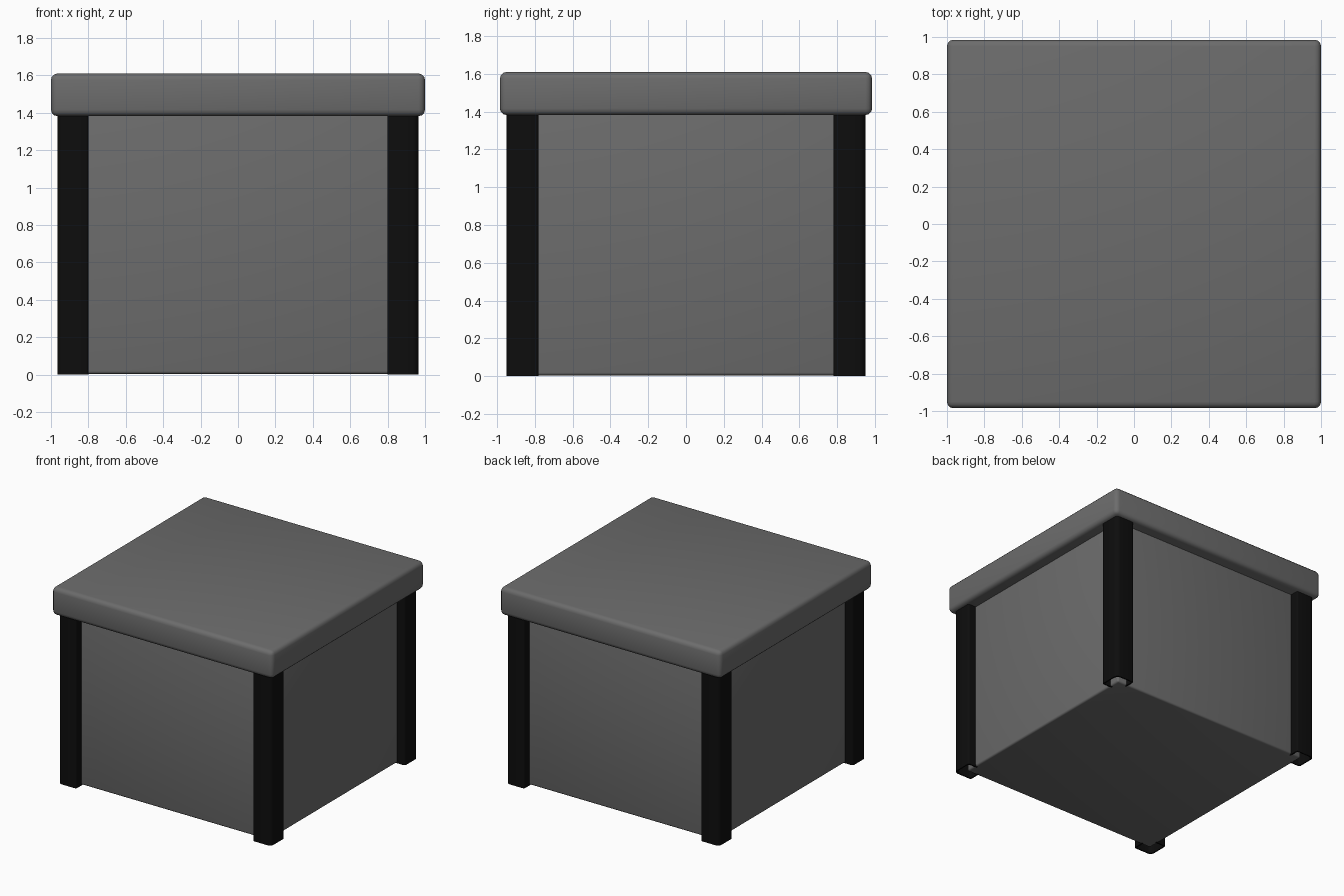
import bpy, bmesh
from math import radians, sin, cos, pi

cube = bpy.data.objects.get("Cube")
if cube:
    bpy.data.objects.remove(cube, do_unlink=True)


def make_material(name, value):
    mat = bpy.data.materials.new(name)
    mat.use_nodes = True
    colour = (value, value, value, 1)
    mat.diffuse_color = colour
    bsdf = mat.node_tree.nodes["Principled BSDF"]
    bsdf.inputs["Base Color"].default_value = colour
    bsdf.inputs["Roughness"].default_value = 0.7
    return mat


def finish(bm, name, mat):
    bmesh.ops.recalc_face_normals(bm, faces=bm.faces)
    mesh = bpy.data.meshes.new(name)
    bm.to_mesh(mesh)
    bm.free()
    mesh.materials.append(mat)
    obj = bpy.data.objects.new(name, mesh)
    bpy.context.collection.objects.link(obj)
    bpy.ops.object.select_all(action="DESELECT")
    obj.select_set(True)
    bpy.context.view_layer.objects.active = obj
    bpy.ops.object.shade_smooth_by_angle(angle=radians(35))
    return obj


def rounded_box(name, half_x, half_y, low, high, radius, mat):
    bm = bmesh.new()
    bmesh.ops.create_cube(bm, size=2)
    for v in bm.verts:
        v.co.x *= half_x
        v.co.y *= half_y
        v.co.z = high if v.co.z > 0 else low
    bmesh.ops.bevel(bm, geom=bm.edges[:], offset=radius, segments=3,
                    profile=0.5, affect="EDGES")
    return finish(bm, name, mat)


def corner_post(name, sx, sy, mat):
    # Hollow angle-shaped cover that wraps one corner of the body
    outer_x, outer_y, r = 0.965, 0.95, 0.035

    def arc(cx, cy, start, rad):
        return [(cx + rad * cos(start - i * pi / 8),
                 cy + rad * sin(start - i * pi / 8)) for i in range(5)]

    def outline(inset):
        ox, oy = outer_x - inset, outer_y - inset
        ix, iy = 0.8 + inset, 0.78 + inset
        s = 0.015
        return ([(ix, 0.86)] + arc(ix + s, oy - s, pi, s)
                + arc(ox - r, oy - r, pi / 2, r)
                + arc(ox - s, iy + s, 0, s) + [(0.875, iy)])

    loop = outline(0) + outline(0.01)[::-1]
    bm = bmesh.new()
    face = bm.faces.new([bm.verts.new((x * sx, y * sy, 0)) for x, y in loop])
    wall = bmesh.ops.extrude_face_region(bm, geom=[face])
    for item in wall["geom"]:
        if isinstance(item, bmesh.types.BMVert):
            item.co.z = 1.4
    return finish(bm, name, mat)


grey = make_material("charcoal_grey", 0.15)
black = make_material("black", 0.004)

# Box body and overhanging lid
rounded_box("body", 0.895, 0.88, 0.004, 1.42, 0.015, grey)
rounded_box("lid", 1.0, 0.985, 1.382, 1.61, 0.035, grey)

# Four corner posts
for sx, side in ((1, "left"), (-1, "right")):
    for sy, end in ((-1, "front"), (1, "back")):
        corner_post(f"{end}_{side}_post", sx, sy, black)
